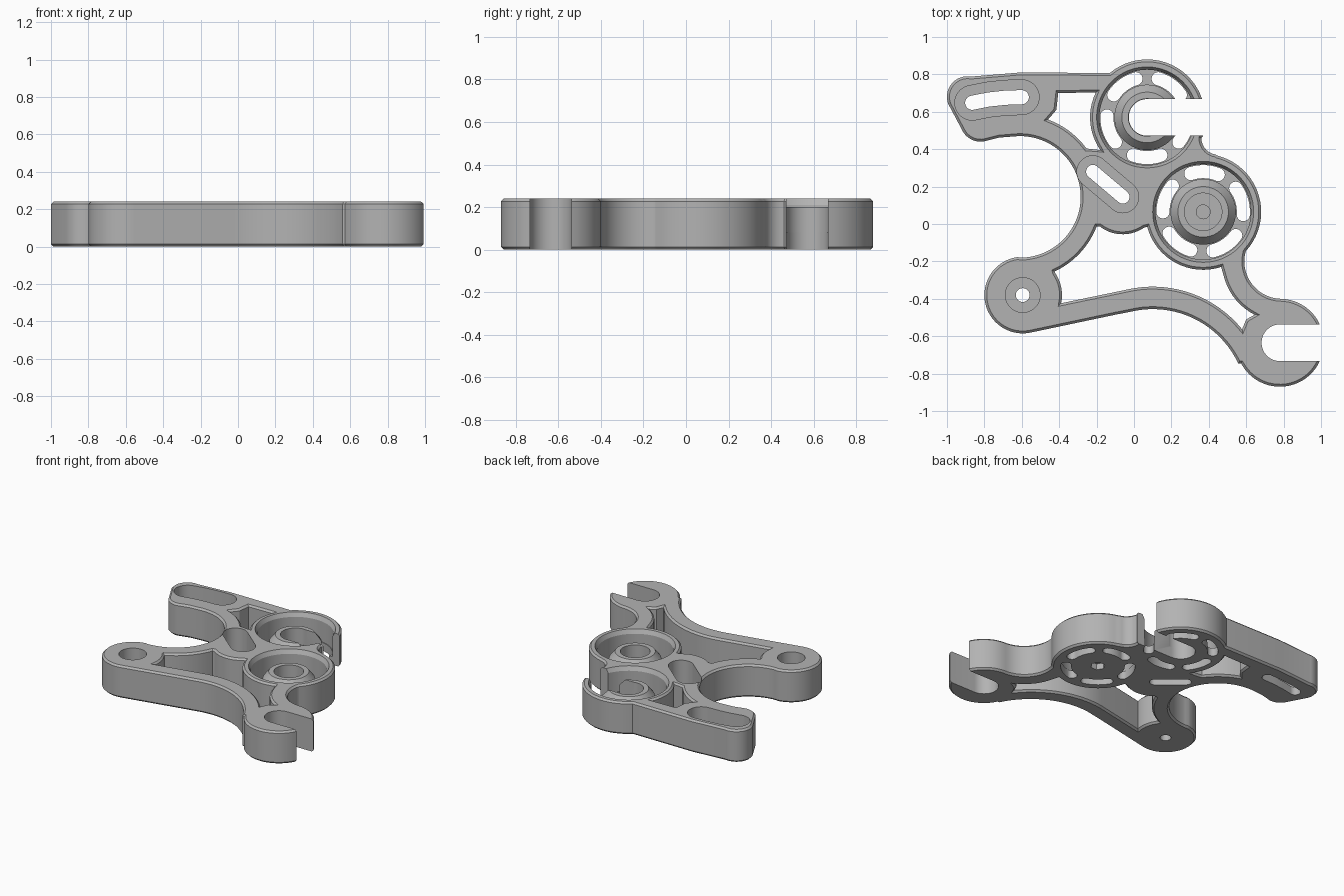
import bpy, bmesh
from math import radians, sin, cos, atan2, degrees, ceil
from mathutils import Vector

cube = bpy.data.objects.get("Cube")
if cube:
    bpy.data.objects.remove(cube)

H = 0.24                    # plate thickness
C = 0.013                   # edge chamfer
BIG = (-0.61, 0.145)        # centre of the large side scoop
UPPER, LOWER = (0.07, 0.57), (0.37, 0.065)   # wheel centres
BOSS, HOOK = (-0.595, -0.38), (0.78, -0.635)
NECK = (0.79, -0.2)

grey = bpy.data.materials.new("plain_grey")
grey.use_nodes = True
grey.diffuse_color = (0.45, 0.45, 0.45, 1)
grey.node_tree.nodes["Principled BSDF"].inputs["Base Color"].default_value = (0.45, 0.45, 0.45, 1)


def arc(c, r, a0, a1, step=6):
    n = max(2, ceil(abs(a1 - a0) / step))
    angles = [radians(a0 + (a1 - a0) * i / n) for i in range(n + 1)]
    return [(c[0] + r * cos(a), c[1] + r * sin(a)) for a in angles]


def circle(c, r, sides=64):
    return arc(c, r, 0, 360, 360 / sides)[:sides]


def stroke(path, w):
    """Outline of a round-ended slot following a path."""
    pts = [Vector(p) for p in path]
    out = []
    for side in (pts, pts[::-1]):
        for i in range(1, len(side) - 1):
            d = (side[i + 1] - side[i - 1]).normalized()
            out.append(tuple(side[i] + w * Vector((d.y, -d.x))))
        d = side[-1] - side[-2]
        a = degrees(atan2(d.y, d.x))
        out += arc(side[-1], w, a - 90, a + 90, 10)
    return out


def grow(points, d):
    """Offset a counter-clockwise outline outwards by d."""
    out = []
    for i, p in enumerate(points):
        p = Vector(p)
        e1 = (p - Vector(points[i - 1])).normalized()
        e2 = (Vector(points[(i + 1) % len(points)]) - p).normalized()
        n1, n2 = Vector((e1.y, -e1.x)), Vector((e2.y, -e2.x))
        out.append(tuple(p + (n1 + n2) * d / max(1 + n1.dot(n2), 0.5)))
    return out


def loft(name, rings):
    """Closed solid through counter-clockwise rings, each (points, height)."""
    bm = bmesh.new()
    loops = [[bm.verts.new((x, y, z)) for x, y in pts] for pts, z in rings]
    n = len(loops[0])
    bm.faces.new(loops[0][::-1])
    bm.faces.new(loops[-1])
    for low, high in zip(loops, loops[1:]):
        for i in range(n):
            j = (i + 1) % n
            bm.faces.new((low[i], low[j], high[j], high[i]))
    mesh = bpy.data.meshes.new(name)
    bm.to_mesh(mesh)
    bm.free()
    mesh.materials.append(grey)
    ob = bpy.data.objects.new(name, mesh)
    bpy.context.collection.objects.link(ob)
    return ob


def volume(mesh):
    bm = bmesh.new()
    bm.from_mesh(mesh)
    v = bm.calc_volume(signed=True)
    bm.free()
    return v


def cut(target, cutter):
    """Subtract the cutter, trying the second solver if the first one fails."""
    before = volume(target.data)
    for solver in ('EXACT', 'MANIFOLD'):
        mod = target.modifiers.new("cut", 'BOOLEAN')
        mod.operation = 'DIFFERENCE'
        mod.solver = solver
        mod.object = cutter
        graph = bpy.context.evaluated_depsgraph_get()
        mesh = bpy.data.meshes.new_from_object(target.evaluated_get(graph))
        target.modifiers.clear()
        if 0.5 * before < volume(mesh) < before:
            target.data = mesh
            break
    bpy.data.objects.remove(cutter)


def cut_slot(target, points, z0=-0.1, z1=0.4):
    cut(target, loft("cutter", [(points, z0), (points, z1)]))


# Plate outline, counter-clockwise from the upper wheel
outline = (arc(UPPER, 0.31, 18, 130) + [(-0.61, 0.81)]
           + arc((-0.89, 0.68), 0.11, 80, 200)
           + arc((-0.82, 0.55), 0.11, 205, 278) + [(-0.72, 0.462)]
           + arc(BIG, 0.325, 92, -88, 4)
           + arc(BOSS, 0.205, 98, 282) + [(-0.1, -0.485)]
           + arc((0.1, -0.96), 0.505, 104, 25, 4)
           + arc(HOOK, 0.235, 208, 335) + arc(HOOK, 0.235, 25, 88)
           + arc(NECK, 0.2, 268, 165)
           + arc(LOWER, 0.31, -42, 76)
           + arc((0.45, 0.46), 0.09, 262, 180, 12) + [(0.37, 0.47)])
inner = grow(outline, -C)
bracket = loft("bracket_plate", [(inner, 0), (outline, C), (outline, H - C), (inner, H)])

# Open windows in the frame, listed clockwise and anticlockwise
upper_window = (arc(UPPER, 0.305, 154, 215) + arc(BIG, 0.44, 36, 70)
                + [(-0.415, 0.61), (-0.405, 0.7)])
main_window = (arc((-0.06, 0.145), 0.2, 232, 305) + arc(LOWER, 0.31, 195, 288)
               + arc(NECK, 0.32, 198, 243) + [(0.6, -0.51)]
               + arc((0.1, -0.95), 0.615, 39, 100, 4)
               + arc(BOSS, 0.21, -12, 35) + arc(BIG, 0.44, -65, -21))
for window in (upper_window, main_window):
    area = sum(a[0] * b[1] - b[0] * a[1] for a, b in zip(window, window[1:] + window[:1]))
    window = window if area > 0 else window[::-1]
    flare = grow(window, C + 0.01)
    cut(bracket, loft("cutter", [(flare, -0.01), (window, C), (window, H - C),
                                 (flare, H + 0.01)]))

# Wheel pockets with raised hubs, and their curved spoke openings
pocket = [(0.1, 0.08), (0.1, 0.2), (0.135, 0.2), (0.175, 0.15), (0.175, 0.06),
          (0.255, 0.06), (0.255, H - 0.03), (0.27, H), (0.27, 0.3)]
for centre, turn in ((UPPER, 54), (LOWER, 16)):
    cut(bracket, loft("cutter", [(circle(centre, r), z) for r, z in pocket]))
    for i in range(5):
        a = turn + 72 * i
        cut_slot(bracket, stroke(arc(centre, 0.215, a - 20, a + 20), 0.035))

# Open-ended jaws
for centre in (UPPER, HOOK):
    cut_slot(bracket, stroke([centre, (centre[0] + 0.5, centre[1])], 0.098))

# Hex socket under the lower hub, small blind bore above it
cut_slot(bracket, circle(LOWER, 0.05, 6), -0.1, 0.045)
cut_slot(bracket, circle(LOWER, 0.037, 24), 0.065, 0.3)

# Counterbored pivot hole
cut_slot(bracket, circle(BOSS, 0.093, 48), 0.06)
cut_slot(bracket, circle(BOSS, 0.037, 24))

# Recessed adjusting slots
arm_path = [(-0.865, 0.648), (-0.78, 0.665), (-0.69, 0.675), (-0.6, 0.678)]
mid_path = [(-0.22, 0.28), (-0.06, 0.145)]
for path, wide, narrow in ((arm_path, 0.093, 0.038), (mid_path, 0.085, 0.036)):
    cut_slot(bracket, stroke(path, wide), 0.06)
    cut_slot(bracket, stroke(path, narrow))

# Smooth curved walls, crisp edges
for ob in bpy.context.selected_objects:
    ob.select_set(False)
bracket.select_set(True)
bpy.context.view_layer.objects.active = bracket
bpy.ops.object.shade_smooth_by_angle(angle=radians(25))
